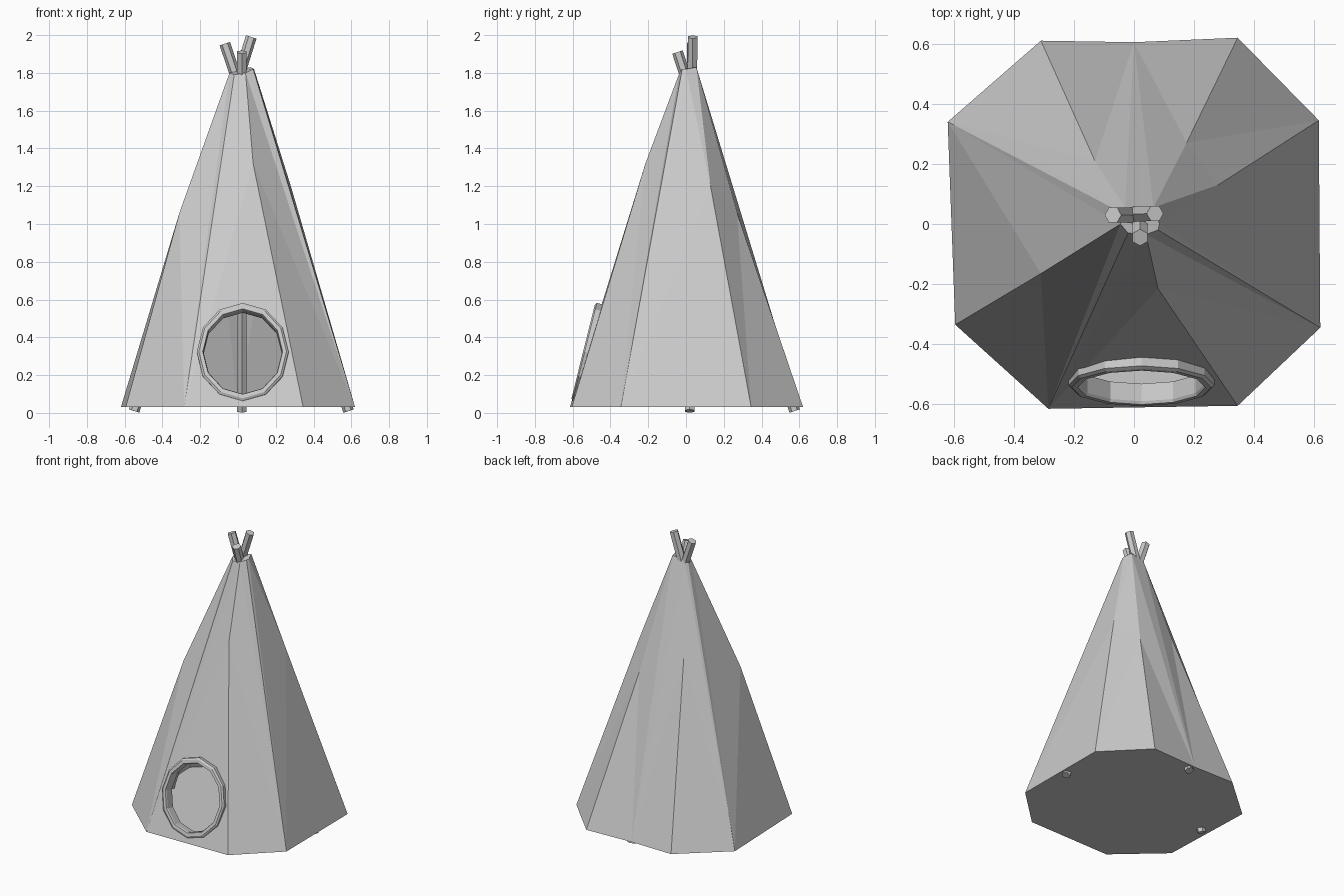
import bpy, bmesh, math
from mathutils import Vector, Matrix

if "Cube" in bpy.data.objects:
    bpy.data.objects.remove(bpy.data.objects["Cube"], do_unlink=True)

GREY = (0.6, 0.6, 0.6, 1.0)
grey = bpy.data.materials.new("plain grey")
grey.use_nodes = True
grey.diffuse_color = GREY
grey.node_tree.nodes["Principled BSDF"].inputs["Base Color"].default_value = GREY


def make(name, bm):
    bmesh.ops.recalc_face_normals(bm, faces=bm.faces)
    mesh = bpy.data.meshes.new(name)
    bm.to_mesh(mesh)
    bm.free()
    mesh.materials.append(grey)
    ob = bpy.data.objects.new(name, mesh)
    bpy.context.collection.objects.link(ob)
    return ob


# Tent cover: one seam per corner, as (foot xy, optional sag point, top)
FLOOR = 0.03
seams = [
    ((0.62, -0.345), None, (0.08, -0.02, 1.82)),
    ((0.615, 0.345), (0.28, 0.13, 1.2), (0.085, 0.0, 1.82)),
    ((0.345, 0.62), (0.175, 0.27, 1.06), (0.065, 0.055, 1.83)),
    ((0.0, 0.605), None, (0.02, 0.055, 1.82)),
    ((-0.31, 0.61), (-0.13, 0.21, 1.22), (-0.03, 0.055, 1.81)),
    ((-0.62, 0.34), None, (-0.045, 0.04, 1.8)),
    ((-0.595, -0.335), (-0.31, -0.165, 1.06), (-0.045, 0.0, 1.8)),
    ((-0.285, -0.615), None, (-0.02, -0.03, 1.79)),
    ((0.345, -0.605), (0.08, -0.215, 1.32), (0.04, -0.035, 1.8)),
]
bm = bmesh.new()
columns = []
for foot, sag, top in seams:
    points = [(*foot, FLOOR)] + ([sag] if sag else []) + [top]
    columns.append([bm.verts.new(p) for p in points])
for i, a in enumerate(columns):
    b = columns[(i + 1) % len(columns)]
    if len(a) == 3 and len(b) == 3:
        fans = [(a[0], b[0], b[1]), (a[0], b[1], a[1]),
                (a[1], b[1], b[2]), (a[1], b[2], a[2])]
    elif len(a) == 2:
        loop = [a[0], *b, a[1]]
        fans = [(loop[0], p, q) for p, q in zip(loop[1:], loop[2:])]
    else:
        loop = [b[0], b[1], *reversed(a)]
        fans = [(loop[0], p, q) for p, q in zip(loop[1:], loop[2:])]
    for tri in fans:
        bm.faces.new(tri)
bm.faces.new([c[0] for c in columns])
bm.faces.new([c[-1] for c in columns])
tent = make("tent_cover", bm)

# Door frame placement, leaning back with the front wall
SIDES = 12
door = (Matrix.Translation((0.025, -0.525, 0.32))
        @ Matrix.Rotation(math.radians(90 - 14), 4, 'X')
        @ Matrix.Diagonal((1, 1.1, 1, 1)))


def ring(bm, radius, depth):
    step = math.tau / SIDES
    return [bm.verts.new(door @ Vector((radius * math.cos(k * step),
                                        radius * math.sin(k * step), depth)))
            for k in range(SIDES)]


def bridge(bm, a, b):
    for k in range(SIDES):
        n = (k + 1) % SIDES
        bm.faces.new((a[k], a[n], b[n], b[k]))


# Cut the round doorway through the thin cover
bm = bmesh.new()
front, back = ring(bm, 0.225, 0.15), ring(bm, 0.225, -0.15)
bridge(bm, front, back)
bm.faces.new(front)
bm.faces.new(back)
cutter = make("doorway_cutter", bm)
cutter.hide_render = True

shell = tent.modifiers.new("cloth", 'SOLIDIFY')
shell.thickness = 0.008
shell.offset = -1
cut = tent.modifiers.new("doorway", 'BOOLEAN')
cut.object = cutter
cut.operation = 'DIFFERENCE'
cut.solver = 'EXACT'
bpy.context.view_layer.update()
graph = bpy.context.evaluated_depsgraph_get()
cut_mesh = bpy.data.meshes.new_from_object(tent.evaluated_get(graph))
tent.modifiers.clear()
tent.data = cut_mesh
bpy.data.objects.remove(cutter, do_unlink=True)

# Door frame: swept profile of (radius, depth)
bm = bmesh.new()
profile = [(0.243, -0.05), (0.243, 0.012), (0.232, 0.02),
           (0.212, 0.02), (0.208, 0.01), (0.208, -0.05)]
rings = [ring(bm, r, d) for r, d in profile]
for a, b in zip(rings, rings[1:] + rings[:1]):
    bridge(bm, a, b)
make("door_frame", bm)


# Tripod poles crossing at the peak
def pole(name, foot, top):
    foot, top = Vector(foot), Vector(top)
    axis = top - foot
    bm = bmesh.new()
    bmesh.ops.create_cone(bm, cap_ends=True, segments=6, radius1=0.029,
                          radius2=0.029, depth=axis.length,
                          matrix=Matrix.Translation((foot + top) / 2)
                          @ axis.to_track_quat('Z', 'Y').to_matrix().to_4x4())
    make(name, bm)


pole("back_pole", (0.02, 0.575, 0.01), (0.02, -0.045, 1.91))
pole("right_pole", (-0.55, 0.02, 0.01), (0.07, 0.035, 1.99))
pole("left_pole", (0.585, 0.02, 0.01), (-0.07, 0.03, 1.955))
